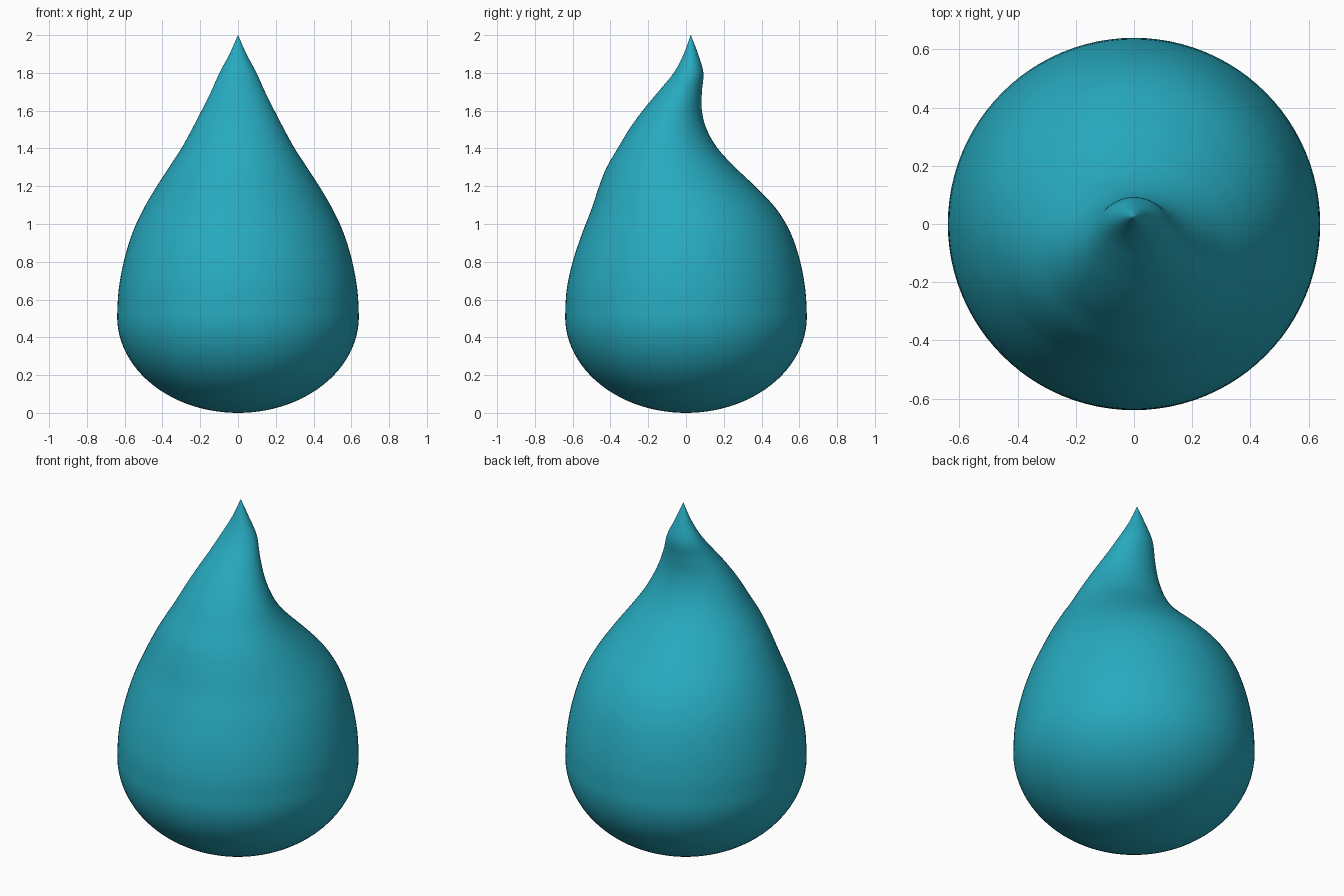
import bpy, bmesh, math

if "Cube" in bpy.data.objects:
    bpy.data.objects.remove(bpy.data.objects["Cube"])

# Section stations: height, front y, back y, half width in x
STATIONS = [
    (0.51, -0.64, 0.64, 0.64), (0.65, -0.632, 0.632, 0.632),
    (0.80, -0.60, 0.605, 0.605), (0.95, -0.55, 0.555, 0.56),
    (1.08, -0.50, 0.478, 0.50), (1.20, -0.46, 0.365, 0.43),
    (1.30, -0.42, 0.26, 0.365), (1.40, -0.362, 0.168, 0.30),
    (1.50, -0.302, 0.11, 0.245), (1.60, -0.23, 0.084, 0.193),
    (1.70, -0.147, 0.084, 0.143), (1.80, -0.065, 0.092, 0.098),
    (1.90, -0.012, 0.064, 0.045), (2.00, 0.024, 0.026, 0.001)]
SEG, SUB = 96, 5


def spline(a, b, c, d, t):
    """Catmull-Rom blend of four stations."""
    return [q + 0.5 * t * (r - p + t * (2 * p - 5 * q + 4 * r - s + t * (3 * (q - r) + s - p)))
            for p, q, r, s in zip(a, b, c, d)]


# Rounded bottom: half an ellipsoid
rows = []
for i in range(1, 24):
    a = math.pi / 2 * i / 24
    r = 0.64 * math.sin(a)
    rows.append((0.51 - 0.51 * math.cos(a), -r, r, r))

# Leaning upper body
n = len(STATIONS)
for i in range(n - 1):
    p = [STATIONS[min(max(i + k, 0), n - 1)] for k in (-1, 0, 1, 2)]
    rows += [spline(*p, j / SUB) for j in range(SUB)]
rows.append(STATIONS[-1])

bm = bmesh.new()
rings = []
for z, front, back, w in rows:
    cy, ry = (front + back) / 2, (back - front) / 2
    rings.append([bm.verts.new((w * math.cos(2 * math.pi * k / SEG),
                                cy + ry * math.sin(2 * math.pi * k / SEG), z))
                  for k in range(SEG)])
base = bm.verts.new((0, 0, 0))
for k in range(SEG):
    m = (k + 1) % SEG
    bm.faces.new((base, rings[0][m], rings[0][k]))
    for lo, hi in zip(rings, rings[1:]):
        bm.faces.new((lo[k], lo[m], hi[m], hi[k]))
bm.faces.new(rings[-1])
bmesh.ops.recalc_face_normals(bm, faces=bm.faces)
for f in bm.faces:
    f.smooth = True

mesh = bpy.data.meshes.new("droplet")
bm.to_mesh(mesh)
bm.free()
drop = bpy.data.objects.new("droplet", mesh)
bpy.context.collection.objects.link(drop)

# Teal surface
mat = bpy.data.materials.new("teal")
mat.diffuse_color = (0.02, 0.40, 0.52, 1)
mat.use_nodes = True
mat.node_tree.nodes["Principled BSDF"].inputs["Base Color"].default_value = mat.diffuse_color
mesh.materials.append(mat)
